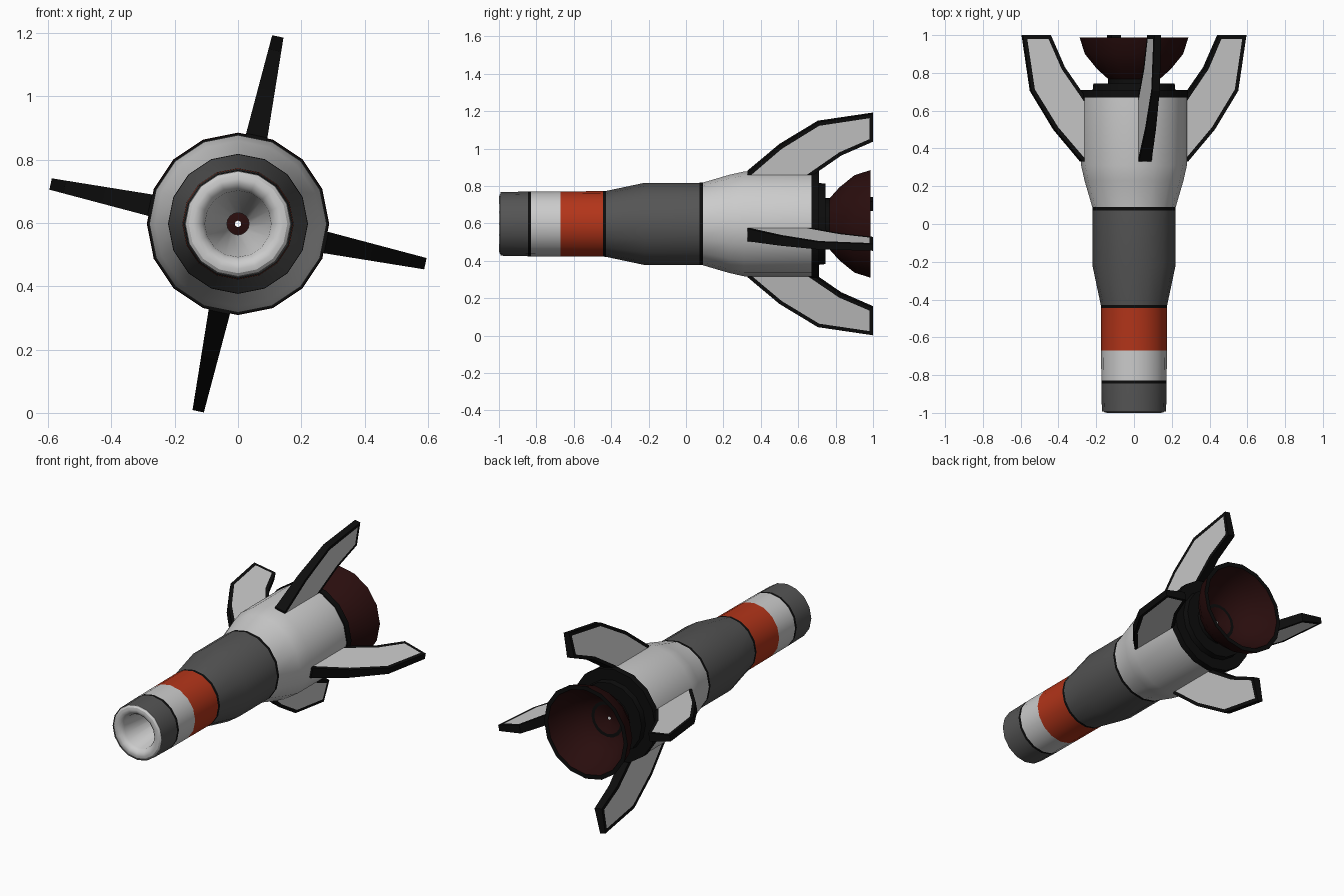
import bpy, bmesh
from math import cos, sin, pi, radians

if "Cube" in bpy.data.objects:
    bpy.data.objects.remove(bpy.data.objects["Cube"])

CZ = 0.597      # height of the rocket axis
SEG = 16


def mat(name, r, g, b):
    m = bpy.data.materials.new(name)
    m.diffuse_color = (r, g, b, 1)
    m.use_nodes = True
    m.node_tree.nodes["Principled BSDF"].inputs["Base Color"].default_value = m.diffuse_color
    return m


LIGHT = mat("light_grey", 0.55, 0.55, 0.55)
DARK = mat("dark_grey", 0.09, 0.09, 0.09)
RED = mat("orange_red", 0.45, 0.035, 0.01)
BLACK = mat("black", 0.004, 0.004, 0.004)
MAROON = mat("dark_red", 0.022, 0.004, 0.004)


def finish(name, bm, mats, smooth=True):
    me = bpy.data.meshes.new(name)
    bm.to_mesh(me)
    bm.free()
    for m in mats:
        me.materials.append(m)
    ob = bpy.data.objects.new(name, me)
    bpy.context.collection.objects.link(ob)
    if smooth:
        bpy.ops.object.select_all(action='DESELECT')
        ob.select_set(True)
        bpy.context.view_layer.objects.active = ob
        bpy.ops.object.shade_smooth_by_angle(angle=radians(30))
    return ob


def lathe(name, profile, mats):
    """Spin (y, radius, material index of the strip that follows) around y."""
    bm = bmesh.new()
    rings = [[bm.verts.new((r * cos(2 * pi * i / SEG), y, CZ + r * sin(2 * pi * i / SEG)))
              for i in range(SEG)] for y, r, _ in profile]
    for k in range(len(rings) - 1):
        a, b = rings[k], rings[k + 1]
        for i in range(SEG):
            j = (i + 1) % SEG
            f = bm.faces.new((a[i], b[i], b[j], a[j]))
            f.material_index = profile[k][2]
    return finish(name, bm, mats)


# Nose intake: funnel and rounded lip
lathe("nose_intake", [
    (-0.45, 0.035, 0), (-0.97, 0.105, 0), (-0.986, 0.114, 0), (-0.997, 0.128, 0),
    (-1.0, 0.142, 0), (-0.997, 0.156, 0), (-0.988, 0.166, 0), (-0.975, 0.168, 0)], [LIGHT])

# Fuselage with painted bands
lathe("fuselage", [
    (-0.975, 0.165, 1), (-0.992, 0.17, 1), (-0.845, 0.173, 3), (-0.828, 0.173, 0),
    (-0.67, 0.174, 2), (-0.445, 0.175, 3), (-0.428, 0.176, 1), (-0.22, 0.22, 1),
    (0.072, 0.22, 3), (0.09, 0.221, 0), (0.23, 0.262, 0), (0.31, 0.28, 0),
    (0.67, 0.28, 3), (0.67, 0.286, 3), (0.71, 0.286, 3), (0.71, 0.2, 3)],
    [LIGHT, DARK, RED, BLACK])

# Engine mount: stepped black collar
lathe("engine_mount", [
    (0.70, 0.22, 0), (0.745, 0.215, 0), (0.745, 0.135, 0), (0.775, 0.135, 0),
    (0.775, 0.09, 0)], [BLACK])

# Exhaust bell: outer shell, black rim, inner shell down to a small throat
lathe("exhaust_bell", [
    (0.755, 0.12, 0), (0.775, 0.145, 0), (0.82, 0.195, 0), (0.90, 0.26, 0), (0.987, 0.288, 1),
    (0.987, 0.262, 0), (0.90, 0.235, 0), (0.82, 0.17, 0), (0.775, 0.11, 0),
    (0.755, 0.01, 0)], [MAROON, BLACK])

# Fins: swept tapered plates with grey panels and black edges
FIN = [(0.33, 0.23), (0.33, 0.285), (0.50, 0.432), (0.705, 0.56), (1.0, 0.605),
       (1.0, 0.455), (0.83, 0.38), (0.67, 0.268), (0.67, 0.23)]


def fin(name, angle):
    bm = bmesh.new()
    ux, uz = sin(angle), cos(angle)

    def ring(side):
        out = []
        for y, r in FIN:
            t = side * (0.036 - (r - 0.25) * 0.05)
            out.append(bm.verts.new((r * ux + t * uz, y, CZ + r * uz - t * ux)))
        return out
    a, b = ring(1), ring(-1)
    sides = [bm.faces.new(a), bm.faces.new(b[::-1])]
    n = len(FIN)
    for i in range(n):
        j = (i + 1) % n
        bm.faces.new((a[j], a[i], b[i], b[j]))
    bmesh.ops.recalc_face_normals(bm, faces=bm.faces)
    bmesh.ops.inset_individual(bm, faces=sides, thickness=0.02, use_even_offset=True)
    for f in sides:
        f.material_index = 1
    finish(name, bm, [BLACK, LIGHT], smooth=False)


for k, label in enumerate(("top", "right", "bottom", "left")):
    fin(label + "_fin", radians(12) + k * pi / 2)
